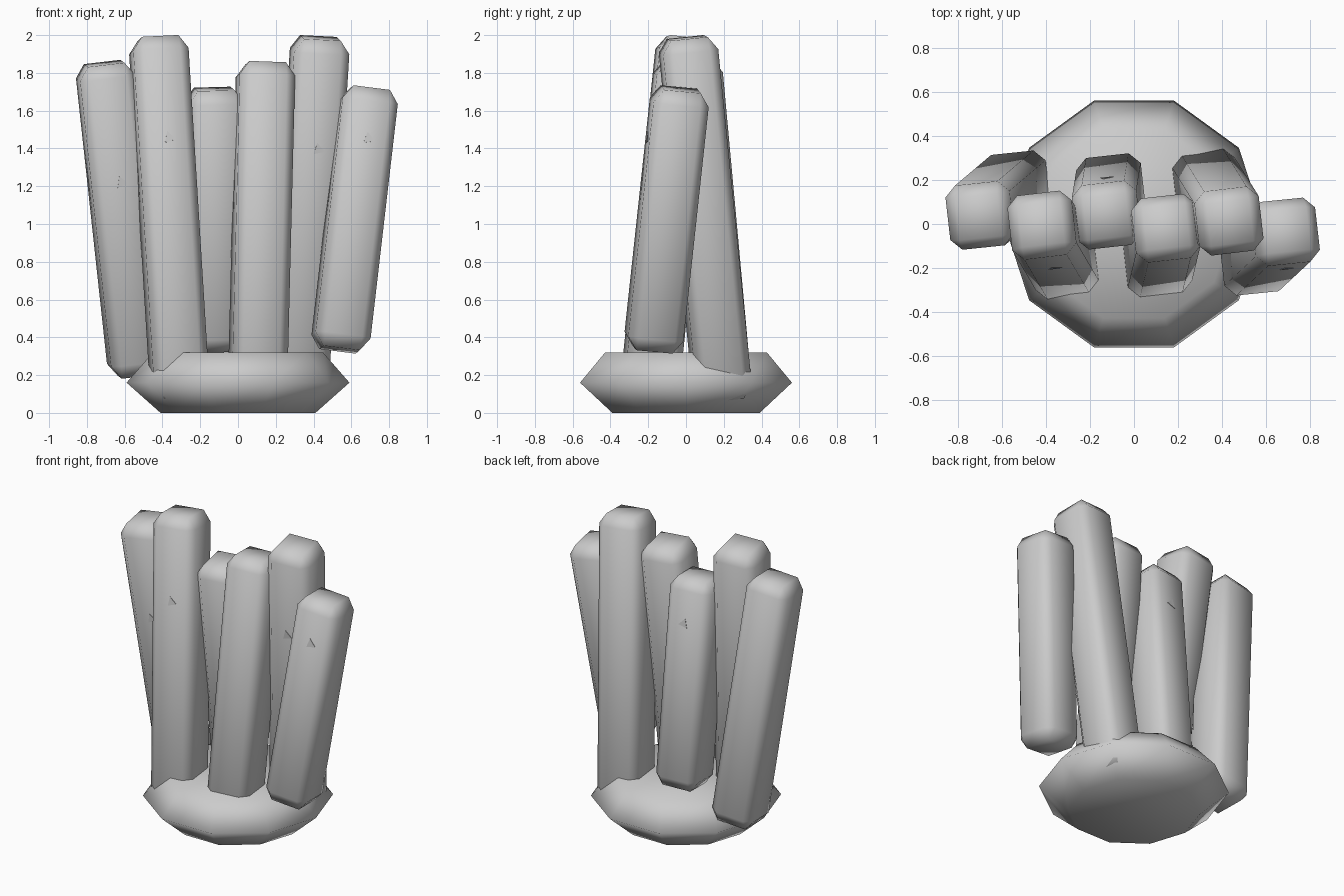
import bpy, bmesh, math
from mathutils import Matrix, Vector

if "Cube" in bpy.data.objects:
    bpy.data.objects.remove(bpy.data.objects["Cube"])


def finish(bm, name):
    bmesh.ops.recalc_face_normals(bm, faces=bm.faces[:])
    for f in bm.faces:
        f.smooth = True
    me = bpy.data.meshes.new(name)
    bm.to_mesh(me)
    bm.free()
    ob = bpy.data.objects.new(name, me)
    bpy.context.collection.objects.link(ob)
    return ob


# Ten-sided base: three stacked rings with flat caps
bm = bmesh.new()
rings = []
for r, z in [(0.41, 0.0), (0.59, 0.16), (0.45, 0.32)]:
    rings.append([bm.verts.new((r * math.cos(i * math.pi / 5), r * math.sin(i * math.pi / 5), z))
                  for i in range(10)])
for lo, hi in zip(rings, rings[1:]):
    for i in range(10):
        j = (i + 1) % 10
        bm.faces.new((lo[i], lo[j], hi[j], hi[i]))
bm.faces.new(rings[0])
bm.faces.new(rings[-1])
finish(bm, "base")

WIDTH, BEVEL, STRETCH, YAW = 0.295, 0.05, 1.4, math.radians(6.5)


# Leaning chamfered stick between two heights on the line a-b, with a small chip
def stick(name, a, b, z0, z1, chip=None):
    a, b = Vector(a), Vector(b)
    d = b - a
    bottom = a + d * ((z0 - a.z) / d.z)
    top = a + d * ((z1 - a.z) / d.z)
    zax = d.normalized()
    yax = zax.cross(Vector((math.cos(YAW), math.sin(YAW), 0))).normalized()
    xax = yax.cross(zax)
    frame = Matrix((xax, yax, zax)).transposed().to_4x4()
    frame.translation = (bottom + top) / 2
    length = (top - bottom).length

    bm = bmesh.new()
    bmesh.ops.create_cube(bm, size=1)
    bmesh.ops.scale(bm, vec=(WIDTH, WIDTH, length / STRETCH), verts=bm.verts[:])
    bmesh.ops.bevel(bm, geom=bm.edges[:], offset=BEVEL, segments=1, affect='EDGES')
    bmesh.ops.scale(bm, vec=(1, 1, STRETCH), verts=bm.verts[:])
    bm.transform(frame)
    finish(bm, name)

    # Tiny triangular chip lying on the front (-1) or back (1) face
    if chip:
        side, z = chip
        lz = (z - (z0 + z1) / 2) / zax.z
        bm = bmesh.new()
        pts = [(-0.015, -0.025), (0.045, -0.01), (0.0, 0.035)]
        near = [bm.verts.new((x, side * (WIDTH / 2 - 0.01), lz + h)) for x, h in pts]
        far = [bm.verts.new((x, side * (WIDTH / 2 + 0.003), lz + h)) for x, h in pts]
        bm.faces.new(near)
        bm.faces.new(far)
        for i in range(3):
            j = (i + 1) % 3
            bm.faces.new((near[i], near[j], far[j], far[i]))
        bm.transform(frame)
        for_ob = finish(bm, name + "_chip")
        for p in for_ob.data.polygons:
            p.use_smooth = False


# Six sticks, left to right
stick("stick_far_left", (-0.535, 0.18, 0.25), (-0.70, 0.04, 1.77), 0.20, 1.85, (-1, 1.23))
stick("stick_left", (-0.325, -0.165, 0.40), (-0.418, -0.007, 1.90), 0.07, 1.985, (-1, 1.44))
stick("stick_mid_left", (-0.105, 0.165, 0.40), (-0.125, 0.04, 1.65), 0.33, 1.715, (1, 1.43))
stick("stick_mid_right", (0.11, -0.165, 0.40), (0.145, -0.018, 1.79), 0.20, 1.85)
stick("stick_right", (0.338, 0.165, 0.40), (0.431, 0.015, 1.90), 0.07, 1.985, (-1, 1.41))
stick("stick_far_right", (0.545, -0.17, 0.40), (0.69, -0.035, 1.65), 0.335, 1.713, (-1, 1.44))
